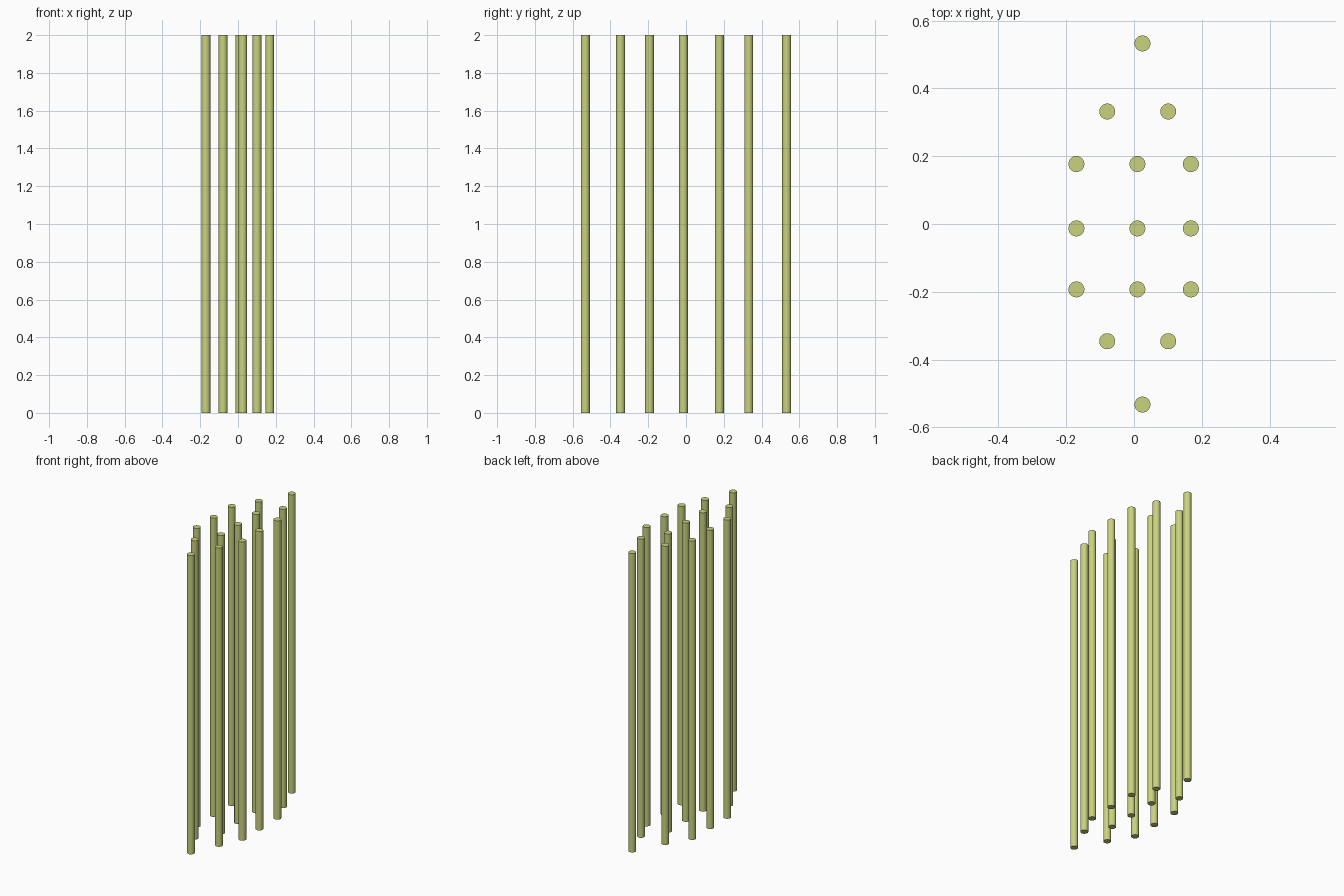
import bpy
import math

RADIUS = 0.0235
HEIGHT = 2.0

cube = bpy.data.objects.get("Cube")
if cube:
    bpy.data.objects.remove(cube, do_unlink=True)

# Pale olive colour shared by every rod
olive = bpy.data.materials.new("pale_olive")
olive.use_nodes = True
colour = (0.59, 0.65, 0.21, 1.0)
olive.diffuse_color = colour
bsdf = next(n for n in olive.node_tree.nodes if n.type == "BSDF_PRINCIPLED")
bsdf.inputs["Base Color"].default_value = colour
bsdf.inputs["Roughness"].default_value = 0.6


def add_rod(name, x, y):
    bpy.ops.mesh.primitive_cylinder_add(
        vertices=32, radius=RADIUS, depth=HEIGHT, location=(x, y, HEIGHT / 2))
    rod = bpy.context.object
    rod.name = name
    rod.data.materials.append(olive)
    bpy.ops.object.shade_smooth_by_angle(angle=math.radians(40))


# Rows of rods from back to front: depth, then positions across
tip = (0.025,)
pair = (-0.079, 0.101)
triple = (-0.17, 0.01, 0.168)
rows = [
    ("back_tip", 0.533, tip),
    ("back_pair", 0.332, pair),
    ("back_row", 0.177, triple),
    ("middle_row", -0.013, triple),
    ("front_row", -0.193, triple),
    ("front_pair", -0.346, pair),
    ("front_tip", -0.533, tip),
]
for row, y, positions in rows:
    for i, x in enumerate(positions, 1):
        add_rod(f"{row}_rod_{i}", x, y)
